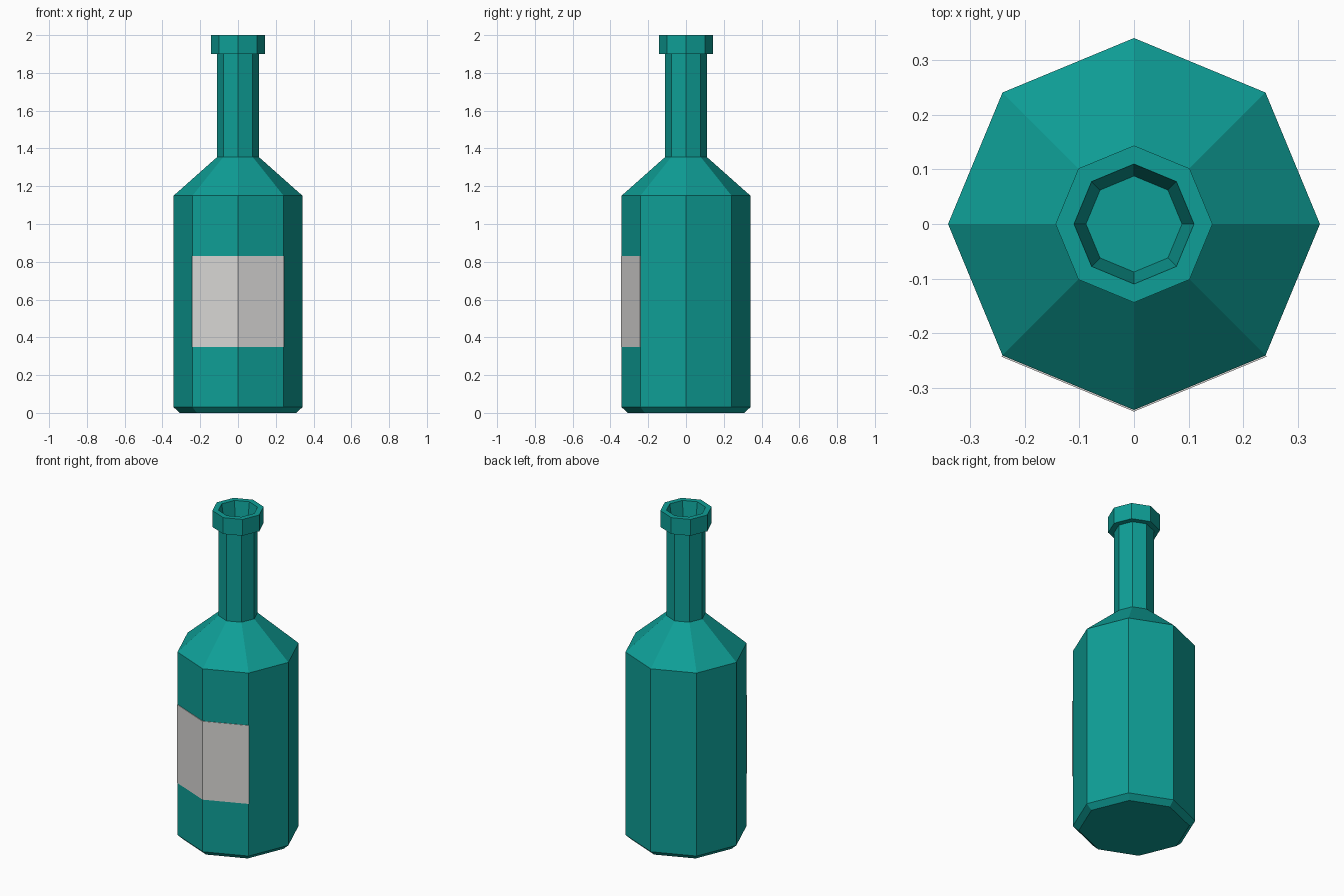
import bpy, bmesh, math

if "Cube" in bpy.data.objects:
    bpy.data.objects.remove(bpy.data.objects["Cube"])

SIDES = 8
R = 0.341


def material(name, rgb):
    m = bpy.data.materials.new(name)
    m.diffuse_color = (*rgb, 1)
    m.use_nodes = True
    m.node_tree.nodes["Principled BSDF"].inputs["Base Color"].default_value = m.diffuse_color
    return m


def ring(bm, r, z, angles):
    return [bm.verts.new((r * math.cos(a), r * math.sin(a), z)) for a in angles]


def loft(bm, rings, closed_ring):
    n = len(rings[0])
    for lo, hi in zip(rings, rings[1:]):
        for i in range(n if closed_ring else n - 1):
            j = (i + 1) % n
            bm.faces.new((lo[i], lo[j], hi[j], hi[i]))


def finish(bm, name, mat):
    bmesh.ops.recalc_face_normals(bm, faces=bm.faces)
    mesh = bpy.data.meshes.new(name)
    bm.to_mesh(mesh)
    bm.free()
    mesh.materials.append(mat)
    obj = bpy.data.objects.new(name, mesh)
    bpy.context.collection.objects.link(obj)
    return obj


glass = material("teal glass", (0.0045, 0.345, 0.308))
paper = material("label paper", (0.69, 0.68, 0.665))

# Bottle: octagonal lathe from base, over the lip, down into the mouth
profile = [(0.308, 0), (R, 0.03), (R, 1.15), (0.11, 1.355), (0.11, 1.9),
           (0.144, 1.9), (0.144, 2.0), (0.11, 2.0), (0.088, 1.85)]
angles = [i * math.tau / SIDES for i in range(SIDES)]
bm = bmesh.new()
rings = [ring(bm, r, z, angles) for r, z in profile]
loft(bm, rings, True)
bm.faces.new(rings[0])
bm.faces.new(rings[-1])
finish(bm, "bottle", glass)

# Label: thin plate wrapped round the two front faces
angles = [math.radians(a) for a in (225, 270, 315)]
bm = bmesh.new()
section = [(R - 0.001, 0.35), (R + 0.003, 0.35), (R + 0.003, 0.83), (R - 0.001, 0.83)]
rings = [ring(bm, r, z, angles) for r, z in section]
loft(bm, rings + rings[:1], False)
for end in (0, -1):
    bm.faces.new([r[end] for r in rings])
finish(bm, "label", paper)
